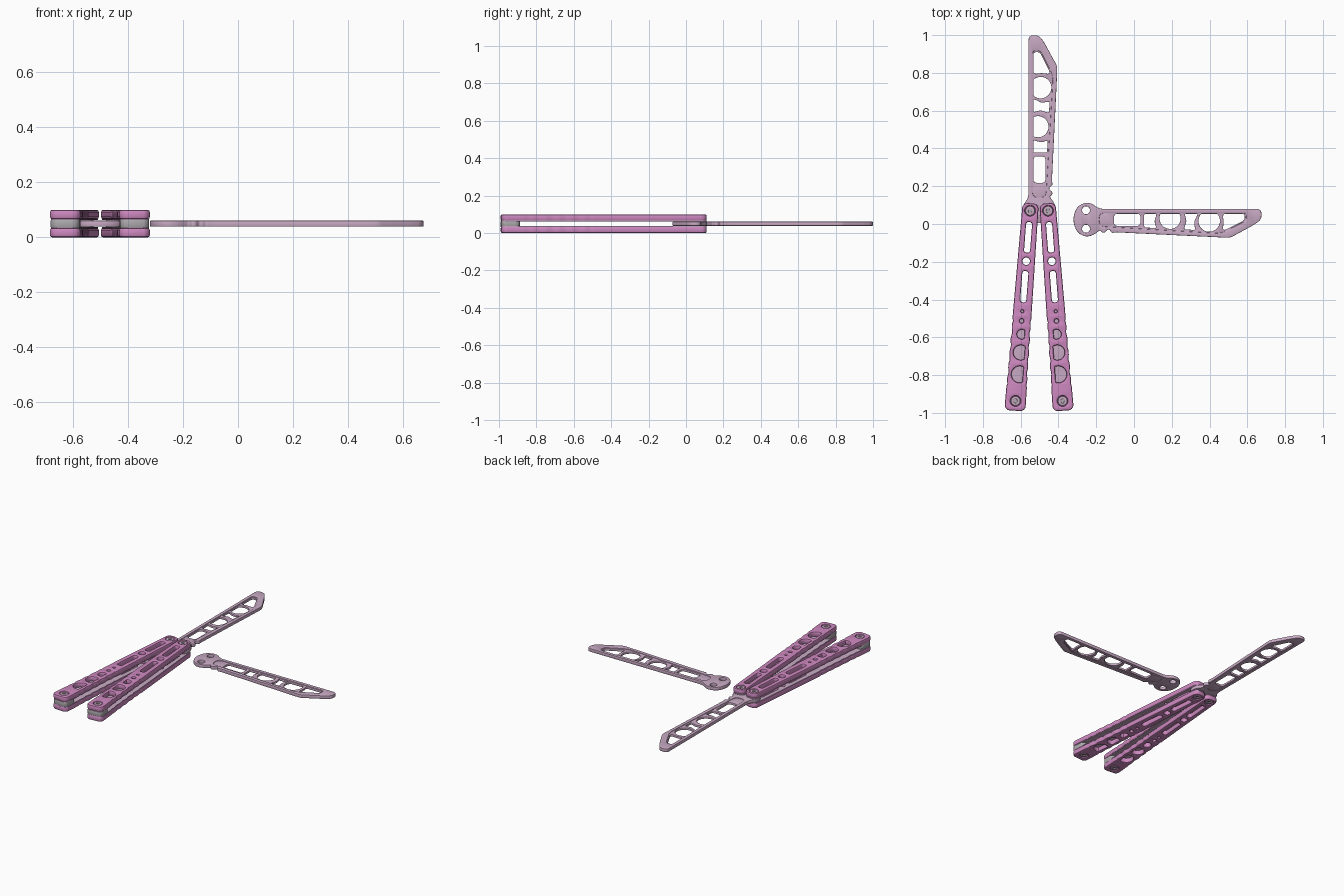
import bpy, bmesh
from math import sin, cos, pi, atan2, radians
from mathutils import Matrix, Vector

cube = bpy.data.objects.get("Cube")
if cube:
    bpy.data.objects.remove(cube, do_unlink=True)


def material(name, rgb):
    m = bpy.data.materials.new(name)
    m.use_nodes = True
    m.diffuse_color = (*rgb, 1)
    bsdf = next(n for n in m.node_tree.nodes if n.type == 'BSDF_PRINCIPLED')
    bsdf.inputs["Base Color"].default_value = (*rgb, 1)
    return m


PINK = material("orchid pink", (0.62, 0.25, 0.53))
MAUVE = material("pale mauve", (0.58, 0.40, 0.55))
GREY = material("warm grey", (0.42, 0.40, 0.42))


# Profile helpers
def rounded(pts, r, steps=6):
    """Polygon with every corner eased by a small quadratic curve."""
    pts = [Vector(p) for p in pts]
    out = []
    for i, p in enumerate(pts):
        a, b = pts[i - 1] - p, pts[(i + 1) % len(pts)] - p
        t = min(r, 0.48 * a.length, 0.48 * b.length)
        a, b = p + a.normalized() * t, p + b.normalized() * t
        for k in range(steps + 1):
            s = k / steps
            out.append(a * (1 - s) ** 2 + p * 2 * s * (1 - s) + b * s * s)
    return out


def box(u0, u1, v0, v1, r):
    return rounded([(u0, v0), (u1, v0), (u1, v1), (u0, v1)], r)


def circle(u, v, r, n=28):
    return [Vector((u + r * cos(2 * pi * k / n), v + r * sin(2 * pi * k / n))) for k in range(n)]


def half_moon(u, v, r, flat, side=1):
    """Circle cut straight at u = flat; side tells which half is kept."""
    pick = max if side > 0 else min
    pts = [Vector((pick(p.x, flat), p.y)) for p in circle(u, v, r, 40)]
    ends = [p for p in pts if abs(p.x - flat) < 1e-6]
    lo, hi = min(p.y for p in ends), max(p.y for p in ends)
    return [p for p in pts if abs(p.x - flat) > 1e-6 or p.y in (lo, hi)]


def plate(name, loops, z0, z1, mat, bevel, place):
    """Flat part from an outline and its holes, with eased edges."""
    cu = bpy.data.curves.new(name, 'CURVE')
    cu.dimensions, cu.fill_mode = '2D', 'BOTH'
    cu.extrude = (z1 - z0) / 2 - bevel
    cu.bevel_depth, cu.offset, cu.bevel_resolution = bevel, -bevel, 1
    for loop in loops:
        s = cu.splines.new('POLY')
        s.points.add(len(loop) - 1)
        for q, p in zip(s.points, loop):
            q.co = (p.x, p.y, 0, 1)
        s.use_cyclic_u = True
    ob = bpy.data.objects.new(name, cu)
    bpy.context.collection.objects.link(ob)
    bpy.ops.object.select_all(action='DESELECT')
    ob.select_set(True)
    bpy.context.view_layer.objects.active = ob
    bpy.ops.object.convert(target='MESH')
    ob = bpy.context.object
    bm = bmesh.new()
    bm.from_mesh(ob.data)
    bmesh.ops.remove_doubles(bm, verts=bm.verts, dist=1e-5)
    bmesh.ops.recalc_face_normals(bm, faces=bm.faces)
    bm.to_mesh(ob.data)
    bm.free()
    ob.data.materials.clear()
    ob.data.materials.append(mat)
    ob.matrix_world = place @ Matrix.Translation((0, 0, (z0 + z1) / 2))
    bpy.ops.object.shade_smooth_by_angle(angle=radians(35))
    return ob


# Blade: a rim around a thinner pierced web, origin midway between the pivots
def blade(prefix, place):
    tang = [(-0.025, -0.066), (-0.07, -0.045), (-0.089, -0.005), (-0.085, 0.03), (-0.056, 0.07)]
    tip = [(-0.056, 0.929), (0.0, 0.929), (0.028, 0.89), (0.096, 0.765), (0.096, 0.735)]
    bumps = [(0.068, 0.16), (0.072, 0.135), (0.054, 0.125), (0.054, 0.112),
             (0.07, 0.1), (0.07, 0.085), (0.056, 0.075)]
    heel = [(0.085, 0.035), (0.092, -0.005), (0.07, -0.045), (0.025, -0.066)]
    outline = rounded(tang + tip + bumps + heel, 0.03, 4)

    def fuller(grow):
        g = grow
        return rounded([(-0.034 - g, 0.07 - g), (0.036 + g, 0.07 - g), (0.074 + g, 0.715),
                        (0.006 + g, 0.848 + g), (-0.034 - g, 0.848 + g)], 0.03)

    pivots = [circle(s * 0.049, 0, 0.021) for s in (-1, 1)]
    plate(prefix + "_rim", [outline, fuller(0)] + pivots, 0.039, 0.061, MAUVE, 0.003, place)
    u = -0.030
    holes = [
        box(u, 0.034, 0.148, 0.288, 0.02),
        rounded([(u, 0.308), (0.042, 0.308), (0.046, 0.372), (0.01, 0.362), (u, 0.374)], 0.009),
        half_moon(-0.006, 0.445, 0.056, u),
        rounded([(u, 0.522), (0.008, 0.532), (0.052, 0.518), (0.056, 0.578), (0.014, 0.572),
                 (u, 0.592)], 0.009),
        half_moon(0.008, 0.652, 0.057, u),
        rounded([(u, 0.722), (0.012, 0.73), (0.062, 0.722), (0.004, 0.84), (u, 0.84)], 0.025),
    ]
    plate(prefix + "_web", [fuller(0.006)] + holes, 0.043, 0.057, MAUVE, 0.002, place)


AXIS, PIVOT_Y = -0.5025, 0.07
blade("fitted_blade", Matrix.Translation((AXIS, PIVOT_Y, 0)))
blade("spare_blade", Matrix.Translation((-0.254, 0.024, 0)) @ Matrix.Rotation(-pi / 2, 4, 'Z'))

# Handles: origin on the pivot, running towards -y
LENGTH, TOP, END = 1.01, 0.04, 1.062


def half_width(v):
    wave = abs(sin((v - 0.58) * pi / 0.07)) if 0.58 < v < 0.93 else 1
    return 0.043 + 0.012 * max(v, 0) - 0.006 * (1 - wave)


def handle_outline(v0, v1, inset=0.0, corner=0.03):
    """Tapered bar with a shallow finger scallop along its lower edges."""
    n = 75
    vs = [v0 + corner + (v1 - v0 - 2 * corner) * k / n for k in range(n + 1)]
    right = [Vector((half_width(v) - inset, -v)) for v in vs]

    def cap(v, direction):
        w = half_width(v) - inset
        base = v - direction * corner
        arc = []
        for k in range(1, 8):
            a = k / 8 * pi / 2
            arc.append(Vector((w - corner * (1 - cos(a)), -(base + direction * corner * sin(a)))))
        return arc

    side = cap(v0, -1)[::-1] + right + cap(v1, 1)
    return side + [Vector((-p.x, p.y)) for p in reversed(side)]


def handle(prefix, s):
    place = (Matrix.Translation((AXIS + s * 0.0475, PIVOT_Y, 0))
             @ Matrix.Rotation(s * atan2(0.077, 1.007), 4, 'Z'))
    ends = [0, -LENGTH]
    slots = [box(-0.016, 0.016, -0.222, -0.06, 0.016), circle(0, -0.268, 0.02),
             box(-0.016, 0.016, -0.486, -0.32, 0.016)]
    pockets = [circle(0, -0.534, 0.007), circle(0, -0.585, 0.011),
               half_moon(-s * 0.006, -0.655, 0.025, -s * 0.02, s),
               half_moon(-s * 0.008, -0.752, 0.039, -s * 0.028, s),
               half_moon(-s * 0.012, -0.868, 0.044, -s * 0.028, s)]
    seats = [circle(0, v, 0.027) for v in ends]
    outer = handle_outline(-TOP, END)
    inner = handle_outline(-TOP, END, 0.003)
    for level, z0, z1, l0, l1 in (("lower", 0, 0.034, 0.033, 0.037),
                                  ("upper", 0.066, 0.1, 0.063, 0.067)):
        plate(f"{prefix}_{level}_scale", [outer] + slots + pockets + seats, z0, z1,
              PINK, 0.008, place)
        plate(f"{prefix}_{level}_liner", [inner] + slots, l0, l1, MAUVE, 0.0005, place)
    # Spacer block at the free end
    plate(prefix + "_spacer", [handle_outline(0.962, END, 0.003, 0.028)], 0.036, 0.064,
          GREY, 0.002, place)
    # Screws with hexagonal sockets
    for end, v in zip(("pivot", "tail"), ends):
        plate(f"{prefix}_{end}_screw", [circle(0, v, 0.025), circle(0, v, 0.011, 6)],
              0.004, 0.096, MAUVE, 0.002, place)
        plate(f"{prefix}_{end}_pin", [circle(0, v, 0.015)], 0.012, 0.088, GREY, 0.001, place)


handle("right_handle", -1)
handle("left_handle", 1)
